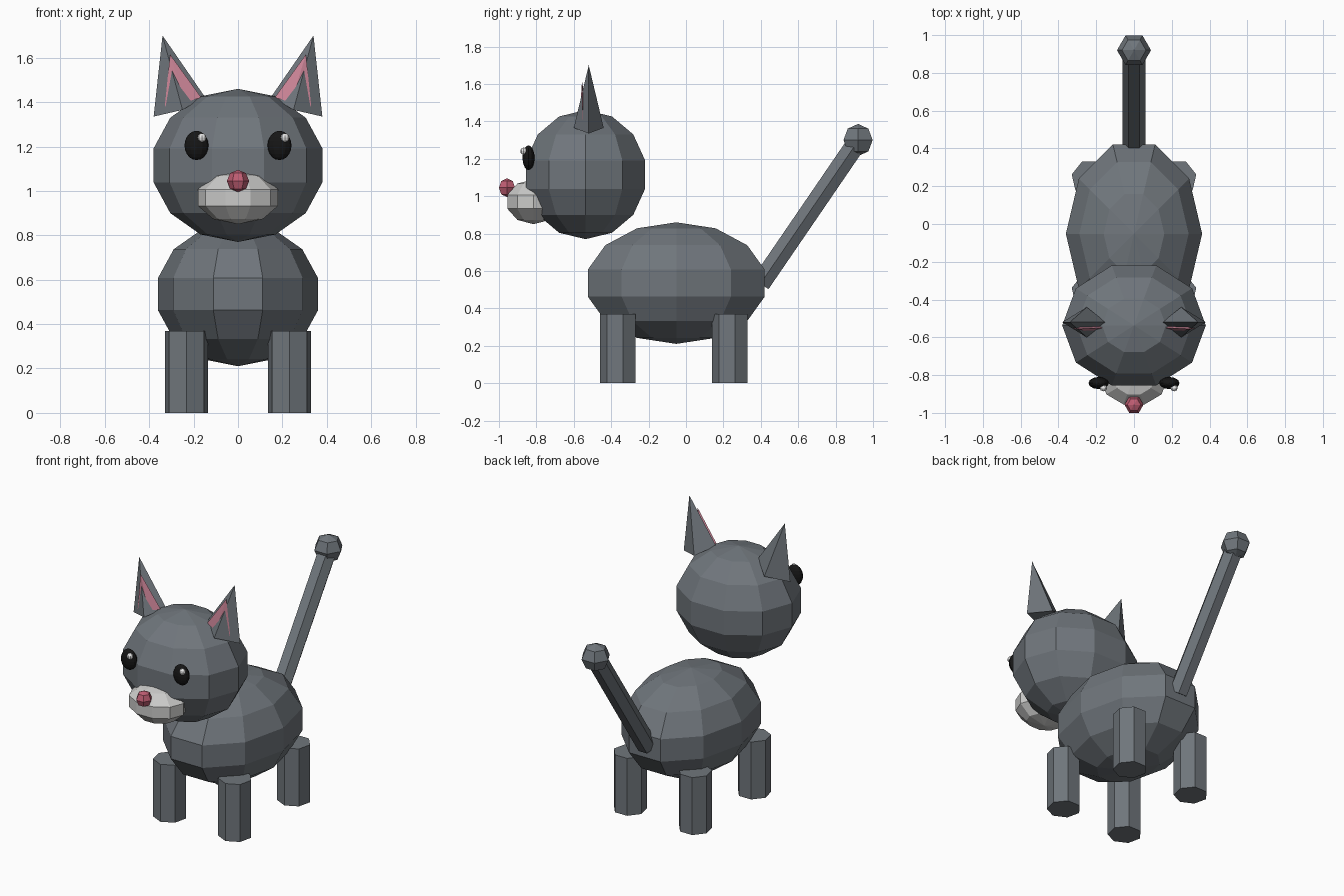
import bpy, bmesh, math
from mathutils import Matrix, Vector

if "Cube" in bpy.data.objects:
    bpy.data.objects.remove(bpy.data.objects["Cube"], do_unlink=True)


def material(name, rgb):
    m = bpy.data.materials.new(name)
    m.use_nodes = True
    m.diffuse_color = (*rgb, 1)
    m.node_tree.nodes["Principled BSDF"].inputs["Base Color"].default_value = (*rgb, 1)
    return m


GREY = material("slate grey fur", (0.16, 0.18, 0.20))
PALE = material("pale muzzle", (0.60, 0.60, 0.59))
NOSE = material("rose nose", (0.52, 0.11, 0.17))
PINK = material("pink inner ear", (0.62, 0.24, 0.32))
BLACK = material("black eye", (0.008, 0.008, 0.008))
WHITE = material("white glint", (0.8, 0.8, 0.8))


def finish(name, bm, mat):
    bmesh.ops.recalc_face_normals(bm, faces=bm.faces)
    mesh = bpy.data.meshes.new(name)
    bm.to_mesh(mesh)
    bm.free()
    mesh.materials.append(mat)
    ob = bpy.data.objects.new(name, mesh)
    bpy.context.collection.objects.link(ob)
    return ob


def ball(name, centre, radii, segments, rings, mat):
    """Faceted ellipsoid with a corner on the x axis."""
    bm = bmesh.new()
    place = (Matrix.Translation(centre) @ Matrix.Diagonal((*radii, 1))
             @ Matrix.Rotation(math.pi / 2, 4, 'Z'))
    bmesh.ops.create_uvsphere(bm, u_segments=segments, v_segments=rings,
                              radius=1, matrix=place)
    return finish(name, bm, mat)


def post(name, start, end, radius, sides, turn, mat):
    """Prism running between two points."""
    a, b = Vector(start), Vector(end)
    d = b - a
    tilt = Matrix.Rotation(-math.atan2(d.y, d.z), 4, 'X')
    place = Matrix.Translation((a + b) / 2) @ tilt @ Matrix.Rotation(turn, 4, 'Z')
    bm = bmesh.new()
    bmesh.ops.create_cone(bm, cap_ends=True, segments=sides, radius1=radius,
                          radius2=radius, depth=d.length, matrix=place)
    return finish(name, bm, mat)


def pyramid(name, apex, base, side, mat):
    """Four-sided spike, reflected across x by side."""
    bm = bmesh.new()
    tip, *ring = [bm.verts.new((x * side, y, z)) for x, y, z in [apex, *base]]
    bm.faces.new(ring)
    for i in range(4):
        bm.faces.new((ring[i], ring[(i + 1) % 4], tip))
    return finish(name, bm, mat)


# Body, head and face
ball("body", (0, -0.052, 0.535), (0.37, 0.51, 0.325), 10, 7, GREY)
ball("head", (0, -0.537, 1.115), (0.39, 0.343, 0.345), 10, 7, GREY)
ball("muzzle", (0, -0.815, 0.97), (0.19, 0.155, 0.12), 10, 5, PALE)
ball("nose", (0, -0.957, 1.045), (0.05, 0.05, 0.05), 6, 4, NOSE)

# Tail
post("tail", (0, 0.398, 0.532), (0, 0.896, 1.26), 0.06, 6, math.pi / 2, GREY)
ball("tail_tip", (0, 0.92, 1.30), (0.09, 0.09, 0.086), 6, 4, GREY)

for label, side in (("left", 1), ("right", -1)):
    # Legs
    for end, y in (("front", -0.36), ("rear", 0.24)):
        post(f"{label}_{end}_leg", (side * 0.232, y, 0), (side * 0.232, y, 0.37),
             0.1, 7, math.pi, GREY)
    # Eyes, both glints shifted the same way
    ball(f"{label}_eye", (side * 0.187, -0.842, 1.205), (0.054, 0.032, 0.066), 12, 10, BLACK)
    ball(f"{label}_eye_glint", (side * 0.187 + 0.025, -0.868, 1.24), (0.02, 0.018, 0.02),
         8, 6, WHITE)
    # Ears
    pyramid(f"{label}_ear", (0.34, -0.52, 1.70),
            [(0.38, -0.52, 1.335), (0.25, -0.60, 1.365),
             (0.15, -0.52, 1.425), (0.25, -0.44, 1.365)], side, GREY)
    pyramid(f"{label}_inner_ear", (0.306, -0.556, 1.615),
            [(0.33, -0.55, 1.38), (0.24, -0.57, 1.40),
             (0.165, -0.55, 1.42), (0.24, -0.52, 1.40)], side, PINK)
